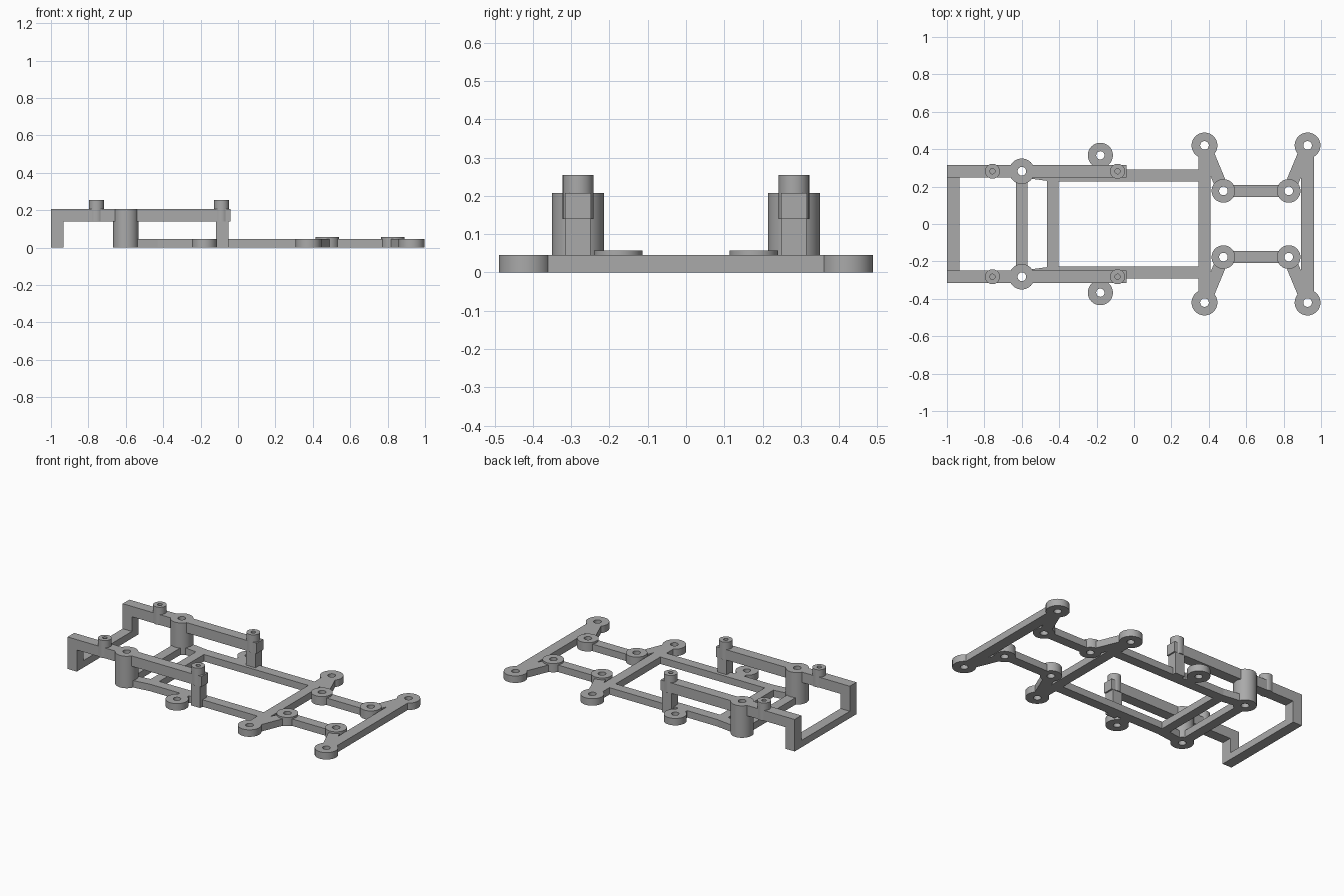
import bpy, bmesh, math
from mathutils import Vector

cube = bpy.data.objects.get("Cube")
if cube:
    bpy.data.objects.remove(cube, do_unlink=True)

grey = bpy.data.materials.new("plain grey")
grey.use_nodes = True
colour = (0.4, 0.4, 0.4, 1)
grey.diffuse_color = colour
grey.node_tree.nodes["Principled BSDF"].inputs["Base Color"].default_value = colour

THICK = 0.045   # floor frame thickness
WIDE = 0.066    # usual bar width
TRIM = 0.045    # keeps bar ends inside a ring wall, clear of its hole


def finish(name, bm):
    mesh = bpy.data.meshes.new(name)
    bmesh.ops.recalc_face_normals(bm, faces=bm.faces)
    bm.to_mesh(mesh)
    bm.free()
    mesh.materials.append(grey)
    mesh.shade_smooth()
    mesh.set_sharp_from_angle(angle=math.radians(30))
    obj = bpy.data.objects.new(name, mesh)
    bpy.context.collection.objects.link(obj)


def bar(name, start, end, z0=0, z1=THICK, width=WIDE, trim=(0, 0)):
    """Flat bar between two plan points."""
    a, b = Vector(start), Vector(end)
    along = (b - a).normalized()
    a, b = a + along * trim[0], b - along * trim[1]
    side = Vector((-along.y, along.x)) * width / 2
    bm = bmesh.new()
    base = bm.faces.new([bm.verts.new((p.x, p.y, z0))
                         for p in (a + side, a - side, b - side, b + side)])
    top = bmesh.ops.extrude_face_region(bm, geom=[base], use_keep_orig=True)["geom"]
    bmesh.ops.translate(bm, vec=(0, 0, z1 - z0),
                        verts=[v for v in top if isinstance(v, bmesh.types.BMVert)])
    finish(name, bm)


def tube(name, centre, radius, hole, z0=0, z1=THICK, sides=48):
    """Round boss with a hole through it."""
    bm = bmesh.new()
    loops = []
    for r, z in ((radius, z0), (radius, z1), (hole, z1), (hole, z0)):
        loops.append([bm.verts.new((centre[0] + r * math.cos(i * math.tau / sides),
                                    centre[1] + r * math.sin(i * math.tau / sides), z))
                      for i in range(sides)])
    for k in range(4):
        a, b = loops[k], loops[(k + 1) % 4]
        for i in range(sides):
            j = (i + 1) % sides
            bm.faces.new((a[i], a[j], b[j], b[i]))
    finish(name, bm)


# Plan positions
X_MID, X_END = 0.377, 0.928
Y_OUT, Y_IN, Y_RAIL, Y_LOW = 0.42, 0.177, 0.282, 0.26
X_POST, X_CROSS = -0.6, -0.434

for side, s in (("left", 1), ("right", -1)):
    def n(part):
        return side + "_" + part

    # Corner rings, raised inner rings and their links
    for label, x_out, x_in in (("middle", X_MID, 0.478), ("end", X_END, 0.827)):
        tube(n(label + "_corner_ring"), (x_out, s * Y_OUT), 0.069, 0.023)
        tube(n(label + "_inner_ring"), (x_in, s * Y_IN), 0.063, 0.023, 0, 0.057)
        bar(n(label + "_slanted_link"), (x_out, s * Y_OUT), (x_in, s * Y_IN),
            trim=(TRIM, TRIM))
    bar(n("inner_link"), (0.478, s * Y_IN), (0.827, s * Y_IN), width=0.063,
        trim=(TRIM, TRIM))

    # Floor rail with its side ring
    bar(n("floor_rail"), (X_CROSS - 0.029, s * Y_LOW), (X_MID, s * Y_LOW), width=0.064)
    bar(n("post_link"), (X_POST, s * Y_RAIL), (X_CROSS, s * Y_LOW), trim=(TRIM, 0))
    tube(n("side_ring"), (-0.18, s * 0.367), 0.067, 0.022)
    bar(n("side_ring_neck"), (-0.18, s * 0.367), (-0.18, s * Y_LOW), trim=(TRIM, 0))

    # Tall post, raised rail and its legs
    tube(n("tall_post"), (X_POST, s * Y_RAIL), 0.068, 0.023, 0, 0.207)
    bar(n("raised_rail_rear"), (-1, s * Y_RAIL), (X_POST, s * Y_RAIL), 0.14, 0.207,
        0.068, (0, TRIM))
    bar(n("raised_rail_front"), (X_POST, s * Y_RAIL), (-0.04, s * Y_RAIL), 0.14, 0.207,
        0.068, (TRIM, 0))
    bar(n("end_leg"), (-1, s * Y_RAIL), (-0.934, s * Y_RAIL), 0, 0.14, 0.068)
    bar(n("inner_leg"), (-0.117, s * Y_RAIL), (-0.05, s * Y_RAIL), 0, 0.14)

    # Pegs on the raised rail
    for label, x in (("rear", -0.757), ("front", -0.088)):
        tube(n(label + "_peg"), (x, s * Y_RAIL), 0.04, 0.014, 0.14, 0.254, 32)

# Cross bars joining both sides
for label, x, reach, width in (("end", X_END, Y_OUT - TRIM, 0.07),
                               ("middle", X_MID, Y_OUT - TRIM, WIDE),
                               ("rail", X_CROSS, Y_LOW, 0.06),
                               ("post", X_POST, Y_RAIL - TRIM, 0.062),
                               ("leg", -0.967, Y_RAIL, WIDE)):
    bar(label + "_cross_bar", (x, -reach), (x, reach), width=width)
